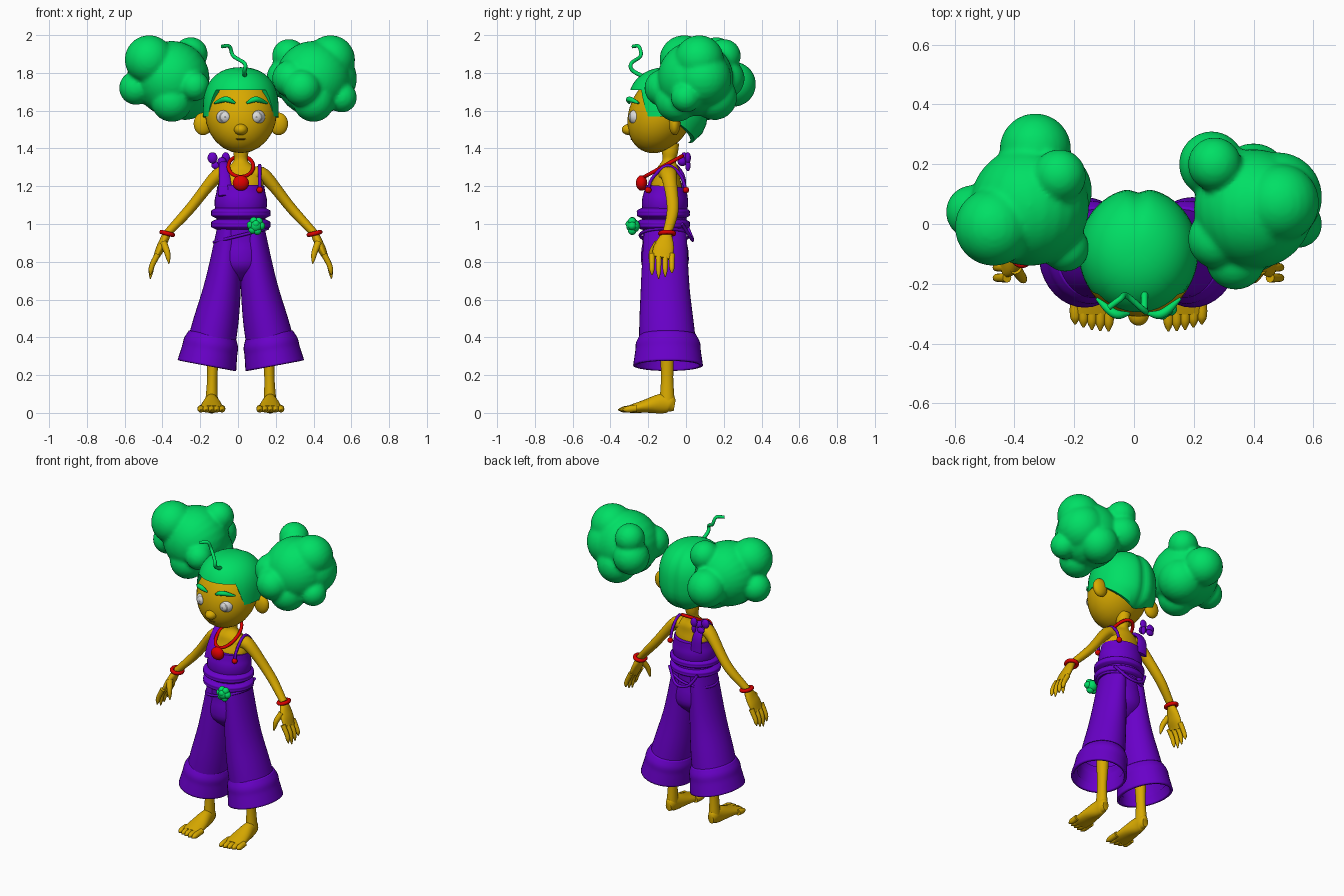
import bpy, bmesh, math
from mathutils import Vector, Matrix

cube = bpy.data.objects.get("Cube")
if cube:
    bpy.data.objects.remove(cube)

MIDLINE = 0.015
ACROSS, DEEP, UP = Vector((1, 0, 0)), Vector((0, 1, 0)), Vector((0, 0, 1))
SIDES = {"left": 1, "right": -1}


def material(name, red, green, blue):
    made = bpy.data.materials.new(name)
    made.use_nodes = True
    made.diffuse_color = (red, green, blue, 1)
    shader = made.node_tree.nodes["Principled BSDF"]
    shader.inputs["Base Color"].default_value = made.diffuse_color
    return made


GREEN = material("hair green", 0, .74, .13)
SKIN = material("golden skin", .69, .4, 0)
PURPLE = material("purple cloth", .14, 0, .58)
RED = material("red beads", .74, 0, 0)
WHITE = material("eye white", .7, .7, .7)
GREY = material("eye grey", .3, .3, .3)
BROWN = material("mouth brown", .2, .1, 0)


def finish(name, bm, *materials):
    bmesh.ops.recalc_face_normals(bm, faces=bm.faces[:])
    mesh = bpy.data.meshes.new(name)
    bm.to_mesh(mesh)
    bm.free()
    for entry in materials:
        mesh.materials.append(entry)
    mesh.shade_smooth()
    mesh.set_sharp_from_angle(angle=math.radians(50))
    part = bpy.data.objects.new(name, mesh)
    part.location.x = MIDLINE
    bpy.context.collection.objects.link(part)
    return part


def spline(points, t, closed=False):
    """Smooth value at t in 0..1 through evenly spaced numbers or vectors."""
    count = len(points)
    spans = count if closed else count - 1
    start = max(0, min(int(t * spans), spans - 1))
    f = t * spans - start

    def at(k):
        if closed:
            return points[k % count]
        if k < 0:
            return 2 * points[0] - points[min(1, spans)]
        if k > spans:
            return 2 * points[-1] - points[max(spans - 1, 0)]
        return points[k]

    p, q, r, s = (at(start + k) for k in (-1, 0, 1, 2))
    return q + ((r - p) * f + (2 * p - 5 * q + 4 * r - s) * f * f
                + (3 * q - p - 3 * r + s) * f * f * f) / 2


def skin_rows(bm, rows, closed=False):
    for lower, upper in zip(rows, rows[1:] + rows[:1] if closed else rows[1:]):
        for k, vert in enumerate(lower):
            bm.faces.new((lower[k - 1], vert, upper[k], upper[k - 1]))


def tube(name, path, widths, mat, ref=ACROSS, flat=(1,), side=1, closed=False, capped=True, steps=16, sides=24):
    """Elliptical sections along a path; widths lie along ref, flat is the depth ratio."""
    points = [Vector((side * x, y, z)) for x, y, z in path]
    bm, rows, gap = bmesh.new(), [], .01
    for i in range(steps if closed else steps + 1):
        t = i / steps
        before, after = (t - gap, t + gap) if closed else (max(t - gap, 0), min(t + gap, 1))
        along = (spline(points, after % 1 if closed else after, closed)
                 - spline(points, before % 1 if closed else before, closed)).normalized()
        u = (ref - along * ref.dot(along)).normalized() * spline(widths, t)
        v = along.cross(u) * spline(flat, t)
        centre = spline(points, t, closed)
        turns = [math.tau * k / sides for k in range(sides)]
        rows.append([bm.verts.new(centre + u * math.cos(a) + v * math.sin(a)) for a in turns])
    skin_rows(bm, rows, closed)
    if capped and not closed:
        bm.faces.new(rows[0])
        bm.faces.new(rows[-1])
    return finish(name, bm, mat)


def hoop(name, centre, across, deep, thick, mat, tilt_x=0, tilt_y=0, side=1):
    """Closed cord around a centre, sloped by the tilts."""
    path = []
    for k in range(12):
        x, y = across * math.cos(math.tau * k / 12), deep * math.sin(math.tau * k / 12)
        path.append((centre[0] + x, centre[1] + y, centre[2] + tilt_x * x + tilt_y * y))
    tube(name, path, (thick,), mat, UP, side=side, closed=True, steps=48, sides=10)


def blobs(name, balls, *materials):
    """Ellipsoids given as a centre and one or three radii."""
    bm = bmesh.new()
    for x, y, z, *radii in balls:
        size = Vector(radii if len(radii) == 3 else radii * 3)
        place = Matrix.Translation((x, y, z)) @ Matrix.Diagonal((*size, 1)) @ Matrix.Rotation(math.pi / 2, 4, 'X')
        bmesh.ops.create_uvsphere(bm, u_segments=24, v_segments=24, radius=1, matrix=place)
    return finish(name, bm, *materials)


# Head: an egg whose chin leans forward
head = blobs("head", [(0, -.13, 1.59, .19, .175, .215)], SKIN)
for vert in head.data.vertices:
    vert.co.y += (vert.co.z - 1.59) * .2
blobs("nose", [(0, -.3, 1.5, .036, .04, .03)], SKIN)
tube("mouth", [(-.06, -.27, 1.45), (0, -.29, 1.45), (.06, -.27, 1.45)], (.004,), BROWN, UP, sides=8)
for name, s in SIDES.items():
    blobs(name + "_ear", [(s * .2, -.06, 1.53, .05, .03, .06)], SKIN)
    eye = blobs(name + "_eye", [(s * .083, -.255, 1.566, .046, .05, .043)], WHITE, GREY)
    for face in eye.data.polygons:
        spread = math.hypot(face.center.x - s * .083, face.center.z - 1.566)
        face.material_index = int(face.center.y < -.25 and (spread < .007 or .024 < spread < .03))
    tube(name + "_brow", [(.03, -.3, 1.64), (.08, -.3, 1.66), (.14, -.25, 1.64)],
         (.005, .014, .014, .005), GREEN, UP, side=s, sides=12)


# Hair cap: squared fringe in front, low nape, parting behind
def hairline(front):
    return 1.57 + .14 * (min(front, 0) + max(0, min(1, (front - .5) * 5)))


bm, rows, crown, brim = bmesh.new(), [], 1.83, 1.6
for i in range(18):
    drop, row = min(i / 16, 1) ** 2, []
    for k in range(72):
        turn = math.tau * k / 72
        z = crown - (crown - hairline(-math.sin(turn))) * drop
        rise = (z - brim) / (crown - brim) if z > brim else (brim - z) * 5
        reach = max(0, 1 - rise ** 2.6) ** .45 * (.85 if i > 16 else 1)
        x, y = .2 * reach * math.cos(turn), .215 * reach * math.sin(turn)
        groove = .07 * math.exp(-(x * 40) ** 2) if y > 0 else 0
        row.append(bm.verts.new((x, y * (1 - groove) - .095, z)))
    rows.append(row)
skin_rows(bm, rows)
bmesh.ops.remove_doubles(bm, verts=bm.verts[:], dist=.0005)
finish("hair_cap", bm, GREEN)
tube("hair_sprig", [(.02, -.2, 1.77), (.02, -.28, 1.81), (.02, -.29, 1.85), (-.04, -.24, 1.89),
                    (-.06, -.25, 1.94), (-.1, -.28, 1.94)], (.012, .01, .01), GREEN, steps=30, sides=10)

# Puffy hair bunches: puffs offset from a main ball, fused and softened
BUNCHES = {
    "left": ((.385, .05, 1.77), [
        (0, 0, 0, .2), (.09, .02, .1, .13), (-.13, .15, .12, .09), (-.14, .15, 0, .11), (.15, -.05, -.1, .08),
        (0, -.1, -.12, .11), (-.12, -.1, 0, .1), (-.06, -.17, -.05, .1), (.08, .04, 0, .15), (0, .1, -.1, .12)]),
    "right": ((-.365, .06, 1.77), [
        (0, 0, 0, .2), (-.12, -.07, .1, .13), (-.19, -.02, -.05, .09), (.1, .1, .13, .09),
        (0, -.08, -.12, .11), (.02, .19, -.03, .12), (.12, -.14, -.04, .08), (.07, .05, -.08, .14)])}
for name, (middle, puffs) in BUNCHES.items():
    bunch = blobs(name + "_hair_bunch", [(*(Vector(middle) + Vector(puff[:3])), puff[3]) for puff in puffs], GREEN)
    fuse = bunch.modifiers.new("fuse", 'REMESH')
    fuse.mode, fuse.voxel_size, fuse.use_smooth_shade = 'VOXEL', .011, True
    soften = bunch.modifiers.new("soften", 'SMOOTH')
    soften.factor, soften.iterations = .5, 5

# Torso and neck
tube("torso", [(0, -.12, 1.03), (0, -.08, 1.43)], (.11, .11, .12, .12, .12, .1, .04, .04, .04), SKIN,
     flat=(.9, .85, .7, .6, 1, 1.1), steps=32)

for name, s in SIDES.items():
    # Arm, hand and bracelet
    tube(name + "_arm", [(.06, -.1, 1.26), (.13, -.09, 1.25), (.27, -.07, 1.08), (.39, -.1, .95)],
         (.05, .045, .034, .03, .024), SKIN, DEEP, flat=(.88,), side=s)
    tube(name + "_palm", [(.39, -.1, .95), (.45, -.13, .82)], (.024, .045, .055, .05), SKIN, DEEP,
         flat=(.8, .5, .4, .3), side=s)
    for k, tip in enumerate((.73, .71, .72, .74)):
        y = -.18 + k * .035
        tube(f"{name}_finger_{k}", [(.44, y, .84), (.47, y, .78), (.48, y, tip)],
             (.016, .015, .014, .012, .003), SKIN, DEEP, side=s, sides=12)
    tube(name + "_thumb", [(.41, -.15, .9), (.39, -.18, .85), (.38, -.19, .79)],
         (.02, .018, .016, .012, .003), SKIN, DEEP, side=s, sides=12)
    hoop(name + "_bracelet", (.39, -.1, .95), .03, .036, .012, RED, tilt_x=.25, side=s)

    # Shin, foot and toes
    tube(name + "_shin", [(.14, -.1, .6), (.155, -.1, .05)], (.05, .04, .034, .027, .034), SKIN,
         flat=(1, 1, 1.1, 1.2, 1.2), side=s)
    tube(name + "_foot", [(.155, -.06, .04), (.155, -.12, .05), (.155, -.3, .02)],
         (.02, .032, .037, .055, .065), SKIN, flat=(1.5, 1.4, 1.4, .68, .3), side=s)
    for k in range(5):
        x, reach = .1 + k * .028, .36 - k * k * .0015
        tube(f"{name}_toe_{k}", [(x, -.26, .024), (x, -reach, .016)],
             (.018, .018, .018, .015, .003), SKIN, side=s, sides=12)

    # Flared trouser leg with an open turned-up cuff
    tube(name + "_trouser_leg", [(.06, -.11, 1), (.1, -.11, .65), (.17, -.095, .3)], (.06, .08, .1, .12, .13),
         PURPLE, flat=(1.8, 1.5, 1.3, 1.2, 1.2), side=s, capped=False, sides=36)
    cuff = tube(name + "_cuff", [(.15, -.095, .41), (.18, -.095, .25)], (.12, .137, .14, .145, .15), PURPLE,
                flat=(1.18,), side=s, capped=False, sides=36)
    rim = cuff.modifiers.new("rim", 'SOLIDIFY')
    rim.thickness, rim.offset = .016, 0

# Trouser hips, waist wraps and bodice
tube("hips", [(0, -.115, 1.05), (0, -.11, .7)], (.13, .13, .13, .14, .13, .05), PURPLE, flat=(.9,))
for name, z in (("lower", .97), ("upper", 1.03)):
    tube(name + "_waist_wrap", [(0, -.12, z), (0, -.12, z + .055)], (.13, .156, .157, .156, .13), PURPLE,
         flat=(.89,), sides=32)
tube("bodice", [(0, -.115, 1.06), (0, -.105, 1.2)], (.13, .138, .138, .13, .124), PURPLE, flat=(.88,), sides=32)
tube("wide_strap", [(-.08, -.2, 1.15), (-.085, -.17, 1.23), (-.09, -.09, 1.32), (-.09, -.02, 1.26), (-.08, -.01, 1.15)],
     (.04, .026, .04), PURPLE, flat=(.3, .45, .3))
blobs("strap_bow", [(-.1, -.02, 1.33, .024), (-.15, -.01, 1.35, .026, .018, .03), (-.08, .01, 1.35, .022, .016, .03),
                    (-.13, .01, 1.31, .026, .014, .02), (-.08, .01, 1.31, .014, .014, .03)], PURPLE)
tube("thin_strap", [(.1, -.2, 1.17), (.1, -.18, 1.24), (.1, -.1, 1.31), (.1, -.03, 1.26), (.1, 0, 1.18)],
     (.009,), PURPLE, sides=10)
blobs("strap_buttons", [(.1, y, 1.18, .017) for y in (-.2, 0)], RED)
hoop("hip_cord", (0, -.113, .94), .142, .13, .008, PURPLE, tilt_x=.25)
tube("hanging_cord", [(-.1, 0, 1), (-.05, .03, .93), (.04, .03, .92), (.12, -.02, 1)], (.009,), PURPLE, UP, sides=10)

# Knobbly belt pompom and the necklace
knobs = [(.08 + .027 * math.cos(a), -.285, .99 + .027 * math.sin(a), .022) for a in range(6)]
blobs("belt_pompom", [(.08, -.28, .99, .036), (.08, -.3, 1, .02), *knobs], GREEN)
hoop("necklace_cord", (0, -.12, 1.305), .066, .1, .01, RED, tilt_y=.55)
blobs("necklace_pendant", [(0, -.235, 1.217, .043, .03, .041)], RED)
